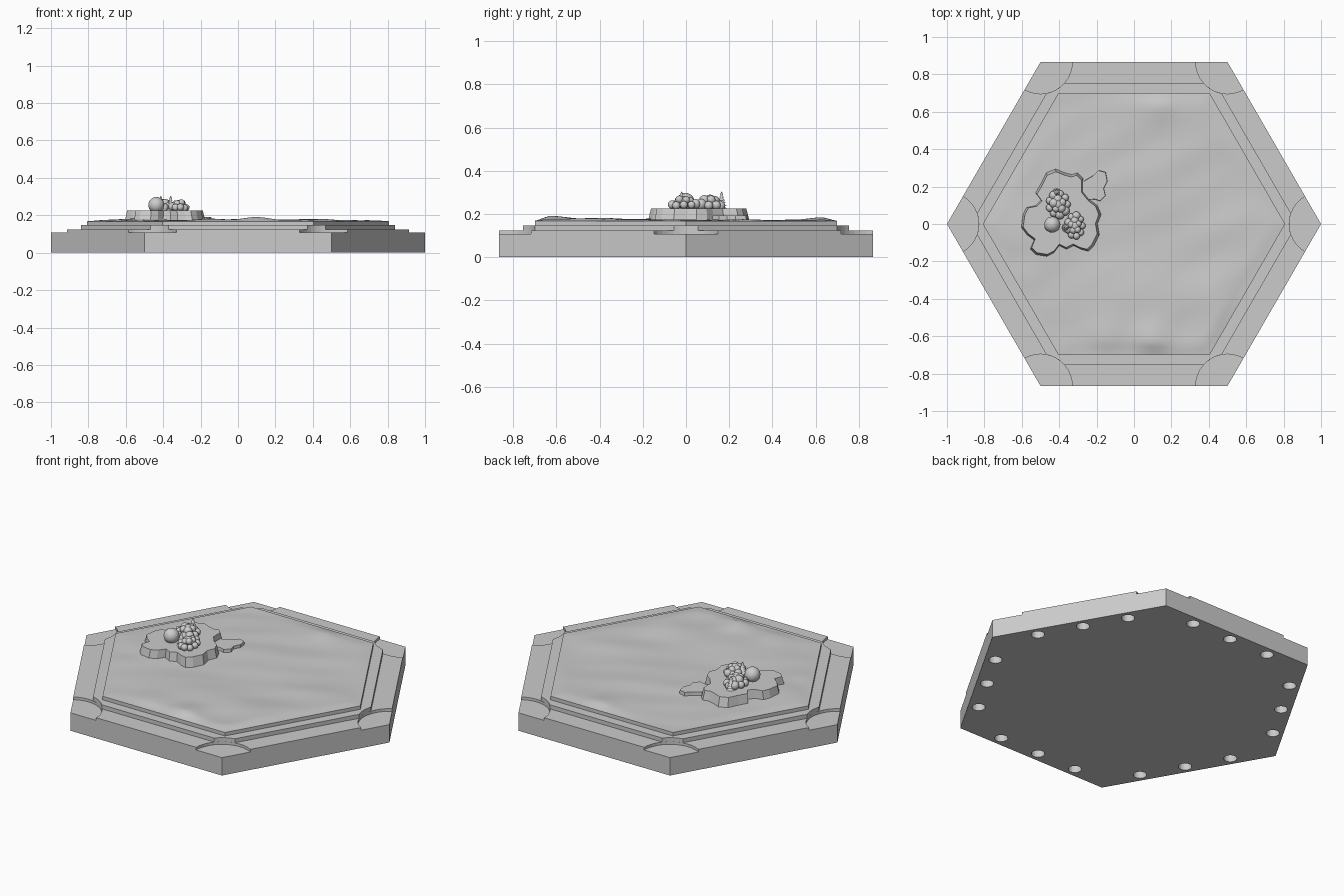
import bpy, bmesh, math, random
from mathutils import Vector, noise

default_cube = bpy.data.objects.get("Cube")
if default_cube:
    bpy.data.objects.remove(default_cube, do_unlink=True)

random.seed(4)
APOTHEM = math.cos(math.pi / 6)
BASE_TOP, FRAME_TOP, STEP_TOP, GROUND, CLIFF_TOP = 0.107, 0.123, 0.147, 0.168, 0.225
NOTCH = 0.17

grey = bpy.data.materials.new("plain_grey")
grey.use_nodes = True
shade = (0.6, 0.6, 0.6, 1)
grey.diffuse_color = shade
grey.node_tree.nodes["Principled BSDF"].inputs["Base Color"].default_value = shade


def finish(name, bm, smooth=False):
    bmesh.ops.recalc_face_normals(bm, faces=bm.faces)
    mesh = bpy.data.meshes.new(name)
    bm.to_mesh(mesh)
    bm.free()
    mesh.materials.append(grey)
    obj = bpy.data.objects.new(name, mesh)
    bpy.context.collection.objects.link(obj)
    if smooth:
        bpy.ops.object.select_all(action="DESELECT")
        obj.select_set(True)
        bpy.context.view_layer.objects.active = obj
        bpy.ops.object.shade_smooth_by_angle(angle=math.radians(40))
    return obj


def slab(bm, outline, bottom, top, taper=1.0):
    """Closed prism over an outline; the top ring shrinks towards the middle."""
    middle = sum(outline, Vector((0, 0))) / len(outline)
    rings = []
    for z, scale in ((bottom, 1.0), (top, taper)):
        points = [middle + (p - middle) * scale for p in outline]
        rings.append([bm.verts.new((p.x, p.y, z)) for p in points])
    low, high = rings
    bm.faces.new(low[::-1])
    bm.faces.new(high)
    for i in range(len(low)):
        j = (i + 1) % len(low)
        bm.faces.new((low[i], low[j], high[j], high[i]))


def polar(radius, angle):
    return Vector((radius * math.cos(angle), radius * math.sin(angle)))


def hexagon(radius):
    return [polar(radius, i * math.pi / 3) for i in range(6)]


def notched_hexagon(radius, steps=12):
    """Hexagon whose corners are bitten by circles around the tile corners."""
    gap = 1 - radius
    reach = (-gap + math.sqrt(gap ** 2 - 4 * (gap ** 2 - NOTCH ** 2))) / 2
    outline = []
    corners, centres = hexagon(radius), hexagon(1)
    for i, (corner, centre) in enumerate(zip(corners, centres)):
        before = (corners[i - 1] - corner).normalized() * reach + corner - centre
        after = (corners[(i + 1) % 6] - corner).normalized() * reach + corner - centre
        start = math.atan2(before.y, before.x)
        sweep = (math.atan2(after.y, after.x) - start) % math.tau
        if sweep > math.pi:
            sweep -= math.tau
        outline += [centre + polar(NOTCH, start + sweep * k / steps) for k in range(steps + 1)]
    return outline


# Base plate with round sockets underneath
bm = bmesh.new()
slab(bm, hexagon(1), 0, BASE_TOP)
base = finish("base_plate", bm)

bm = bmesh.new()
for side in range(6):
    angle = (side + 0.5) * math.pi / 3
    for along in (-0.26, 0, 0.26):
        spot = polar(0.808, angle) + polar(along, angle + math.pi / 2)
        slab(bm, [spot + polar(0.036, math.tau * k / 24) for k in range(24)], -0.05, 0.065)
sockets = finish("socket_cutter", bm)
sockets.hide_render = True
cut = base.modifiers.new("sockets", "BOOLEAN")
cut.operation = "DIFFERENCE"
cut.solver = "EXACT"
cut.object = sockets
bpy.context.view_layer.objects.active = base
bpy.ops.object.modifier_apply(modifier=cut.name)
bpy.data.objects.remove(sockets, do_unlink=True)

# Outer frame and inner step
for name, radius, bottom, top in (("outer_frame", 1, BASE_TOP, FRAME_TOP),
                                  ("inner_step", 0.755 / APOTHEM, FRAME_TOP, STEP_TOP)):
    bm = bmesh.new()
    slab(bm, notched_hexagon(radius), bottom, top)
    finish(name, bm)

# Rolling ground: hills given as x, y, height, width
HILLS = ((0.1, -0.63, 0.022, 0.1), (-0.15, -0.6, 0.013, 0.11), (0.45, -0.45, 0.011, 0.12),
         (0.13, 0.63, 0.01, 0.08), (-0.55, -0.05, 0.012, 0.15), (0.1, -0.3, 0.006, 0.2))


def ground_height(x, y):
    edge = 0.7 - max(Vector((x, y)).dot(polar(1, (i + 0.5) * math.pi / 3)) for i in range(6))
    fade = min(1, max(0, edge) / 0.06)
    along, across = x * 0.86 + y * 0.5, y * 0.86 - x * 0.5
    ripple = noise.noise(Vector((along * 2.5, across * 6, 0.3))) * 0.008 + 0.003
    rise = sum(h * math.exp(-((x - a) ** 2 + (y - b) ** 2) / w ** 2) for a, b, h, w in HILLS)
    return GROUND + fade * (ripple + rise)


bm = bmesh.new()
rim = [bm.verts.new((p.x, p.y, 0)) for p in hexagon(0.7 / APOTHEM)]
hub = bm.verts.new((0, 0, 0))
for i in range(6):
    bm.faces.new((hub, rim[i], rim[(i + 1) % 6]))
bmesh.ops.subdivide_edges(bm, edges=bm.edges[:], cuts=31, use_grid_fill=True)
for v in bm.verts:
    v.co.z = ground_height(v.co.x, v.co.y)
border = [e for e in bm.edges if e.is_boundary]
skirt = bmesh.ops.extrude_edge_only(bm, edges=border)["geom"]
for v in skirt:
    if isinstance(v, bmesh.types.BMVert):
        v.co.z = STEP_TOP
finish("rolling_ground", bm, smooth=True)

# Ragged rock plateau and its lower spur, outlines in hundredths
PLATEAU = ((-50, 22), (-47, 28), (-42, 30), (-37, 28), (-33, 27), (-30, 28), (-27, 25),
           (-27, 18), (-23, 13), (-19, 10), (-17, 5), (-19, 0), (-18, -6), (-21, -12),
           (-24, -15), (-28, -14), (-32, -12), (-36, -14), (-40, -12), (-43, -16),
           (-47, -18), (-53, -17), (-56, -14), (-54, -9), (-58, -6), (-61, -2),
           (-60, 5), (-58, 9), (-53, 10), (-50, 13), (-53, 17))
SPUR = ((-31, 26), (-27, 23), (-22, 26), (-19, 29), (-15, 28), (-14, 23), (-16, 19),
        (-15, 15), (-18, 12), (-21, 13), (-30, 12))
for name, outline, top, taper in (("rock_plateau", PLATEAU, CLIFF_TOP, 0.92),
                                  ("rock_spur", SPUR, 0.192, 0.95)):
    bm = bmesh.new()
    slab(bm, [Vector(p) / 100 for p in outline], STEP_TOP, top, taper)
    finish(name, bm)


# Leafy trees
def ball(bm, x, y, z, radius):
    made = bmesh.ops.create_icosphere(bm, subdivisions=3, radius=radius)
    bmesh.ops.translate(bm, verts=made["verts"], vec=(x, y, z))


def leafy_clump(name, x, y, width, depth, size):
    bm = bmesh.new()
    ball(bm, x, y, CLIFF_TOP + 0.03, size * 1.35)
    for ring, (count, spread, lift) in enumerate(((9, 1, 0.017), (5, 0.5, 0.037))):
        for k in range(count):
            offset = polar(spread, math.tau * k / count + ring * 0.4)
            ball(bm, x + offset.x * width, y + offset.y * depth,
                 CLIFF_TOP + lift + random.uniform(-0.005, 0.005),
                 size * random.uniform(0.8, 1.1))
    finish(name, bm, smooth=True)


leafy_clump("large_leafy_clump", -0.405, 0.105, 0.047, 0.055, 0.024)
leafy_clump("small_leafy_clump", -0.315, -0.01, 0.038, 0.055, 0.021)
bm = bmesh.new()
ball(bm, -0.437, -0.003, 0.255, 0.043)
finish("round_bush", bm, smooth=True)


# Pine trees made of stacked cones
def pine(name, x, y, height):
    bm = bmesh.new()
    tiers = 6
    for k in range(tiers):
        radius = 0.027 * (1 - k / (tiers + 1))
        made = bmesh.ops.create_cone(bm, cap_ends=True, segments=12, radius1=radius,
                                     radius2=radius * 0.2, depth=height / tiers * 1.15)
        lift = CLIFF_TOP + height * (k + 0.5) / tiers
        bmesh.ops.translate(bm, verts=made["verts"], vec=(x, y, lift))
    finish(name, bm)


pine("back_pine", -0.413, 0.165, 0.077)
pine("front_pine", -0.36, -0.02, 0.077)
